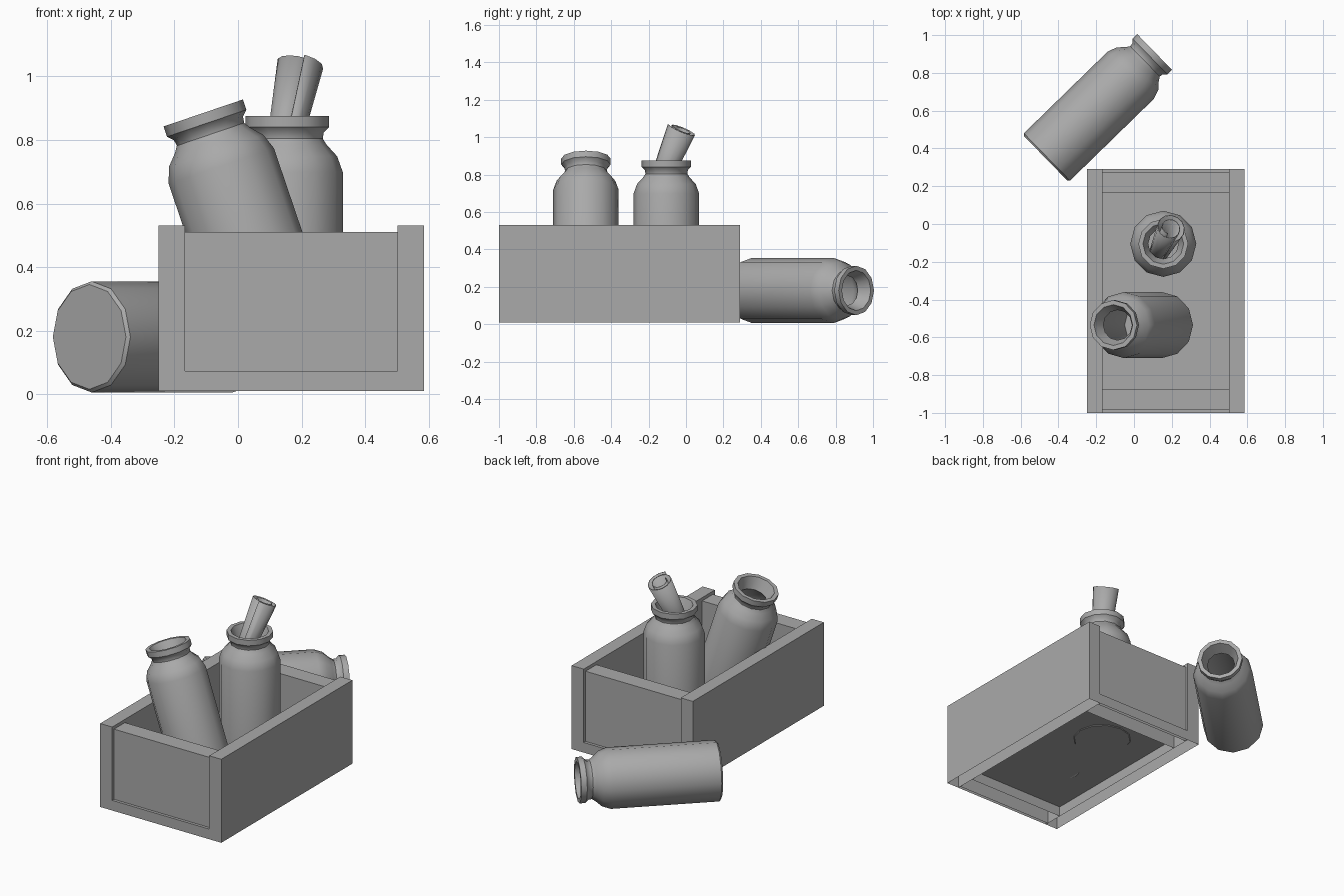
import bpy, bmesh, math
from mathutils import Matrix, Vector

cube = bpy.data.objects.get("Cube")
if cube:
    bpy.data.objects.remove(cube, do_unlink=True)

grey = bpy.data.materials.new("plain grey")
grey.use_nodes = True
COLOUR = (0.4, 0.4, 0.4, 1)
grey.diffuse_color = COLOUR
grey.node_tree.nodes["Principled BSDF"].inputs["Base Color"].default_value = COLOUR


def finish(name, bm, smooth=False):
    """Turn a bmesh into a named object with the shared material."""
    mesh = bpy.data.meshes.new(name)
    bm.to_mesh(mesh)
    bm.free()
    mesh.materials.append(grey)
    obj = bpy.data.objects.new(name, mesh)
    bpy.context.collection.objects.link(obj)
    if smooth:
        bpy.ops.object.select_all(action='DESELECT')
        obj.select_set(True)
        bpy.context.view_layer.objects.active = obj
        bpy.ops.object.shade_smooth_by_angle(angle=math.radians(40))
    return obj


def board(name, lo, hi):
    """Box between two corners, open underneath."""
    lo, hi = Vector(lo), Vector(hi)
    bm = bmesh.new()
    bmesh.ops.create_cube(bm, size=1, matrix=Matrix.Translation((lo + hi) / 2)
                          @ Matrix.Diagonal((*(hi - lo), 1)))
    bm.normal_update()
    under = [f for f in bm.faces if f.normal.z < -0.5]
    bmesh.ops.delete(bm, geom=under, context='FACES')
    return finish(name, bm)


# Crate: tall sides, recessed ends with a flush rail below, raised floor
X0, X1, Y0, Y1, BASE = -0.25, 0.585, -1.0, 0.29, 0.01
IN0, IN1 = X0 + 0.083, X1 - 0.083
board("crate_side_right", (X0, Y0, BASE), (IN0, Y1, 0.53))
board("crate_side_left", (IN1, Y0, BASE), (X1, Y1, 0.53))
for end, edge, d in (("front", Y0, 1), ("back", Y1, -1)):
    for part, a, b, top in (("panel", 0.018, 0.125, 0.51), ("rail", 0, 0.018, 0.073)):
        ya, yb = sorted((edge + d * a, edge + d * b))
        board(f"crate_{end}_{part}", (IN0, ya, BASE), (IN1, yb, top))

bm = bmesh.new()
bmesh.ops.create_grid(bm, x_segments=1, y_segments=1, size=0.5,
                      matrix=Matrix.Translation(((IN0 + IN1) / 2, (Y0 + Y1) / 2, 0.073))
                      @ Matrix.Diagonal((IN1 - IN0, Y1 - Y0 - 0.25, 1, 1)))
finish("crate_floor", bm)

# Jar profile (radius, height): outside from the base up, then down the inside
PROFILE = [(0, 0), (0.165, 0), (0.175, 0.01), (0.175, 0.63), (0.157, 0.68),
           (0.125, 0.715), (0.112, 0.735), (0.115, 0.755), (0.132, 0.772),
           (0.132, 0.806), (0.108, 0.806), (0.08, 0.735), (0.1, 0.71),
           (0.16, 0.62), (0.16, 0.15), (0, 0.15)]


def jar(name, base, axis):
    bm = bmesh.new()
    verts = [bm.verts.new((r, 0, z)) for r, z in PROFILE]
    edges = [bm.edges.new(pair) for pair in zip(verts, verts[1:])]
    bmesh.ops.spin(bm, geom=verts + edges, cent=(0, 0, 0), axis=(0, 0, 1),
                   angle=math.tau, steps=12)
    bmesh.ops.remove_doubles(bm, verts=bm.verts, dist=0.0005)
    bmesh.ops.recalc_face_normals(bm, faces=bm.faces)
    z = Vector(axis).normalized()
    y = Vector((0, 1, 0)) if abs(z.y) < 0.1 else Vector((0, 0, 1))
    x = y.cross(z).normalized()
    turn = Matrix((x, z.cross(x), z)).transposed().to_4x4()
    bm.transform(Matrix.Translation(base) @ turn)
    return finish(name, bm, True)


jar("standing_jar", (0.155, -0.105, 0.069), (0, 0, 1))
jar("leaning_jar", (0.15, -0.535, 0.122), (-0.322, 0, 0.947))
jar("fallen_jar", (-0.468, 0.348, 0.18), (0.716, 0.698, 0))

# Rolled sheet in the standing jar, flaring slightly toward the top
TOP = Vector((0.19, -0.02, 1.04))
AXIS = Vector((0.2, 0.42, 1)).normalized()
side = Vector((1, 0, -0.2)).normalized()
back = AXIS.cross(side).normalized()
side = back.cross(AXIS)
bm = bmesh.new()
rows = []
STEPS = 26
for length, size in ((0.5, 0.045), (0, 0.085)):
    row = []
    for i in range(STEPS + 1):
        t = i / STEPS
        a = math.radians(-80 + 690 * t)
        r = size * (1 - 0.55 * t)
        row.append(bm.verts.new(TOP - AXIS * length + side * r * math.cos(a)
                                + back * r * math.sin(a)))
    rows.append(row)
low, high = rows
for i in range(STEPS):
    bm.faces.new((low[i], low[i + 1], high[i + 1], high[i]))
roll = finish("rolled_sheet", bm, True)
thick = roll.modifiers.new("paper", 'SOLIDIFY')
thick.thickness = 0.004
